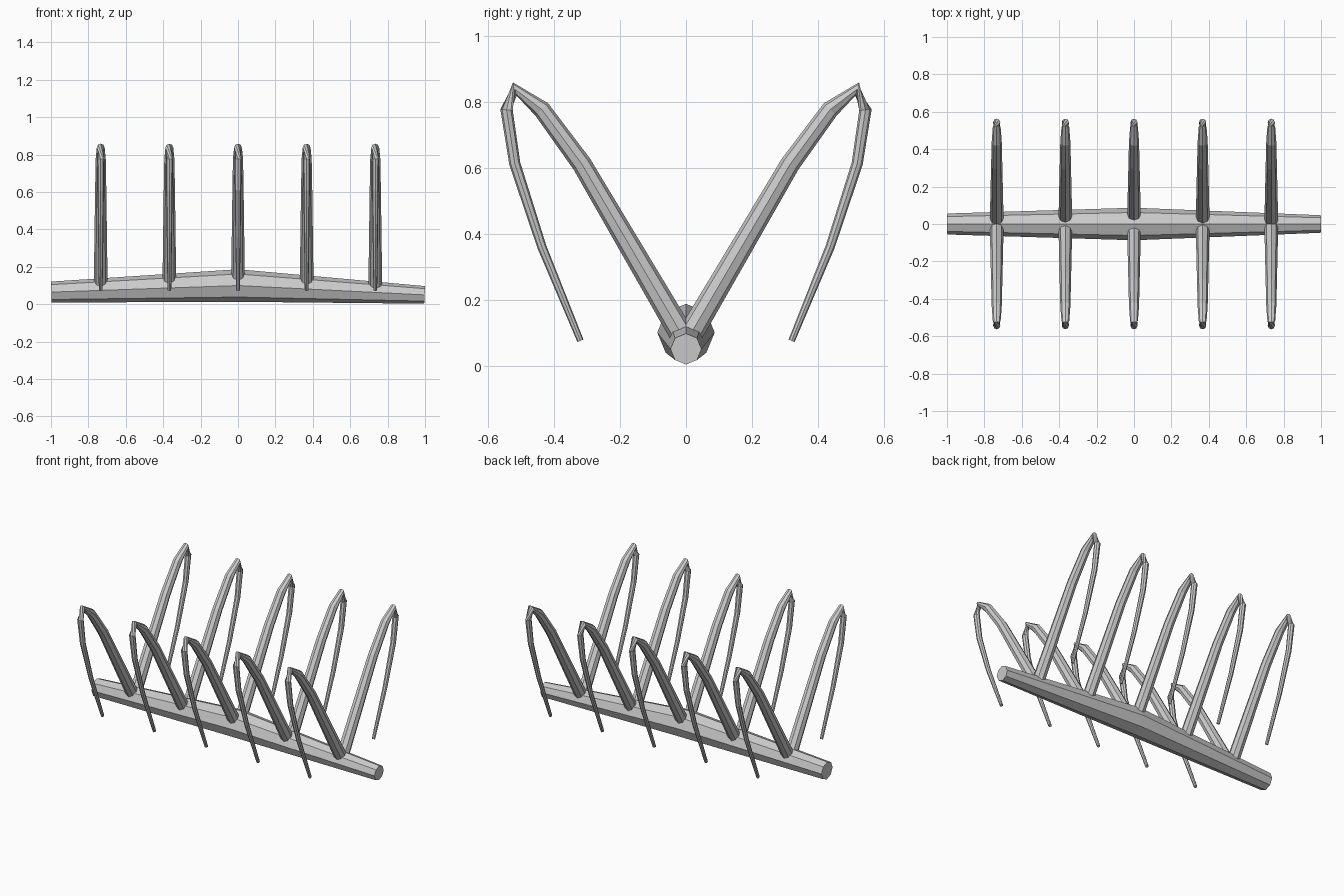
import bpy, bmesh, math
from mathutils import Vector

if "Cube" in bpy.data.objects:
    bpy.data.objects.remove(bpy.data.objects["Cube"])

SIDES = 8


def tube(name, path, radii):
    """Sweep an octagon along a path, with flat faces and capped ends."""
    pts = [Vector(p) for p in path]
    bm = bmesh.new()
    rings = []
    for i, (p, r) in enumerate(zip(pts, radii)):
        t = Vector()
        if i > 0:
            t += (p - pts[i - 1]).normalized()
        if i < len(pts) - 1:
            t += (pts[i + 1] - p).normalized()
        t.normalize()
        # steep rings use another reference axis, giving the twisted knuckle
        up = Vector((0, 0, 1)) if abs(t.z) < 0.9 else Vector((1, 0, 0))
        u = t.cross(up).normalized()
        v = t.cross(u)
        rings.append([bm.verts.new(p + r * (math.cos(a) * u + math.sin(a) * v))
                      for a in (2 * math.pi * k / SIDES for k in range(SIDES))])
    for a, b in zip(rings, rings[1:]):
        for k in range(SIDES):
            n = (k + 1) % SIDES
            bm.faces.new((a[k], a[n], b[n], b[k]))
    bm.faces.new(rings[0][::-1])
    bm.faces.new(rings[-1])
    bmesh.ops.recalc_face_normals(bm, faces=bm.faces)
    mesh = bpy.data.meshes.new(name)
    bm.to_mesh(mesh)
    bm.free()
    obj = bpy.data.objects.new(name, mesh)
    bpy.context.collection.objects.link(obj)
    return obj


# Spine: tapered beam, thickest in the middle
tube("spine", [(-0.998, 0, 0.065), (0, 0, 0.1), (0.998, 0, 0.05)],
     [0.056, 0.087, 0.047])

# Ribs: (y, z, radius) from the spine over the knuckle to the tip
RIB = [(0.017, 0.101, 0.037), (0.316, 0.611, 0.030), (0.437, 0.776, 0.027),
       (0.519, 0.838, 0.021), (0.544, 0.775, 0.019), (0.519, 0.612, 0.017),
       (0.437, 0.36, 0.014), (0.32, 0.075, 0.010)]

for i in range(5):
    x = (i - 2) * 0.367
    for side, label in ((-1, "front"), (1, "back")):
        tube(f"rib_{label}_{i + 1}", [(x, side * y, z) for y, z, r in RIB],
             [r for y, z, r in RIB])
